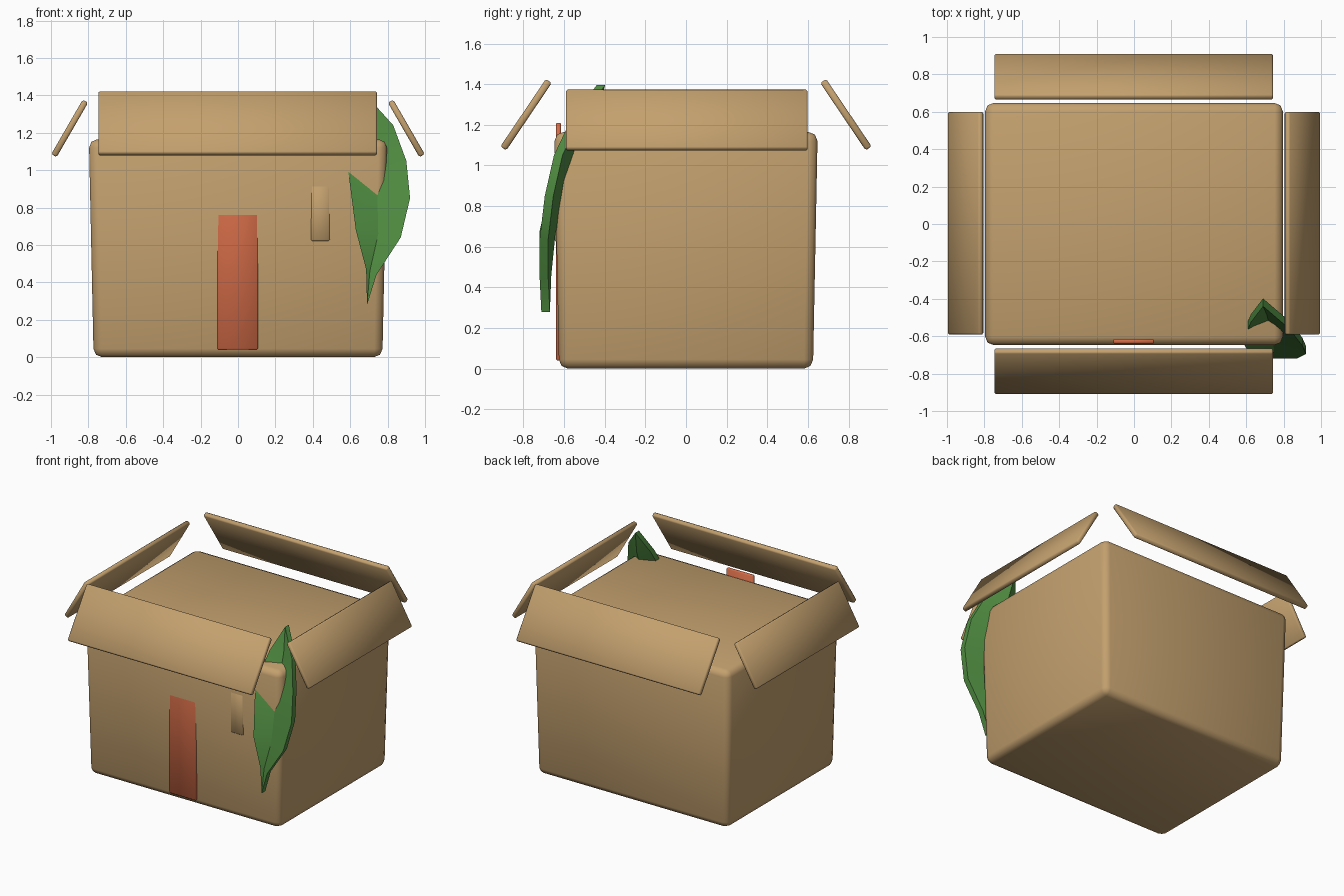
import bpy, bmesh, math

if "Cube" in bpy.data.objects:
    bpy.data.objects.remove(bpy.data.objects["Cube"])


def material(name, rgb):
    m = bpy.data.materials.new(name)
    m.diffuse_color = (*rgb, 1)
    m.use_nodes = True
    m.node_tree.nodes["Principled BSDF"].inputs["Base Color"].default_value = m.diffuse_color
    return m


CARD = material("cardboard", (0.546, 0.352, 0.156))
TAPE = material("orange tape", (0.658, 0.150, 0.065))
LEAF = material("leaf green", (0.080, 0.262, 0.053))


def finish(name, bm, mat, bevel=0, segments=1, angle=60):
    bmesh.ops.recalc_face_normals(bm, faces=bm.faces)
    mesh = bpy.data.meshes.new(name)
    bm.to_mesh(mesh)
    bm.free()
    mesh.materials.append(mat)
    obj = bpy.data.objects.new(name, mesh)
    bpy.context.collection.objects.link(obj)
    bpy.context.view_layer.objects.active = obj
    obj.select_set(True)
    if bevel:
        mod = obj.modifiers.new("rounding", "BEVEL")
        mod.width, mod.segments = bevel, segments
        bpy.ops.object.modifier_apply(modifier=mod.name)
    bpy.ops.object.shade_smooth_by_angle(angle=math.radians(angle))
    obj.select_set(False)
    return obj


def block(name, size, loc, mat, bevel, segments=1, rot=(0, 0, 0), flare=(1, 1)):
    bm = bmesh.new()
    bmesh.ops.create_cube(bm, size=1)
    for v in bm.verts:
        v.co = [c * s for c, s in zip(v.co, size)]
        if v.co.z > 0:
            v.co.x *= flare[0]
            v.co.y *= flare[1]
    obj = finish(name, bm, mat, bevel, segments)
    obj.location, obj.rotation_euler = loc, rot
    return obj


# Carton body, slightly wider at the top
block("carton_body", (1.544, 1.25, 1.165), (0, 0, 0.5825), CARD, 0.045, 2,
      flare=(0.797 / 0.772, 0.648 / 0.625))

# Four open flaps
for s, name in ((-1, "front_flap"), (1, "back_flap")):
    block(name, (1.49, 0.40, 0.035), (-0.002, s * 0.787, 1.25), CARD, 0.008,
          rot=(-s * math.radians(56), 0, 0))
for s, name in ((-1, "left_flap"), (1, "right_flap")):
    block(name, (0.336, 1.19, 0.033), (s * 0.90, 0.004, 1.223), CARD, 0.008,
          rot=(0, s * math.radians(60), 0))

# Tape strip and small raised tab on the front wall
block("tape_strip", (0.217, 0.025, 1.17), (-0.002, -0.6275, 0.625), TAPE, 0.006)
block("front_tab", (0.104, 0.03, 0.30), (0.44, -0.629, 0.77), CARD, 0.008)

# Leaf: rows of left edge, midrib and right edge, folded along the midrib
# (x_left, z_left, y_left, x_mid, z_mid, y_mid, x_right, z_right, y_right)
rows = [
    (0.685, 0.47, -0.72, 0.705, 0.46, -0.705, 0.74, 0.44, -0.72),
    (0.63, 0.68, -0.72, 0.75, 0.66, -0.685, 0.87, 0.64, -0.72),
    (0.59, 0.99, -0.645, 0.745, 0.87, -0.641, 0.92, 0.85, -0.695),
    (0.60, 1.12, -0.585, 0.73, 1.06, -0.565, 0.90, 1.05, -0.65),
    (0.625, 1.24, -0.525, 0.71, 1.23, -0.485, 0.83, 1.24, -0.56),
]
bm = bmesh.new()
layers = []
for dy in (0, 0.042):
    first = bm.verts.new((0.69, -0.712 + dy, 0.28))
    grid = [[bm.verts.new((r[i], r[i + 2] + dy, r[i + 1])) for i in (0, 3, 6)] for r in rows]
    last = bm.verts.new((0.69, -0.44 + dy, 1.395))
    grid = [[first] * 3] + grid + [[last] * 3]
    layers.append(grid)
    for a, b in zip(grid, grid[1:]):
        for i in (0, 1):
            bm.faces.new(list(dict.fromkeys((a[i], a[i + 1], b[i + 1], b[i]))))
for i in (0, 2):
    for k in range(len(rows) + 1):
        f, g = layers
        bm.faces.new((f[k][i], f[k + 1][i], g[k + 1][i], g[k][i]))
finish("leaf", bm, LEAF, angle=20)
